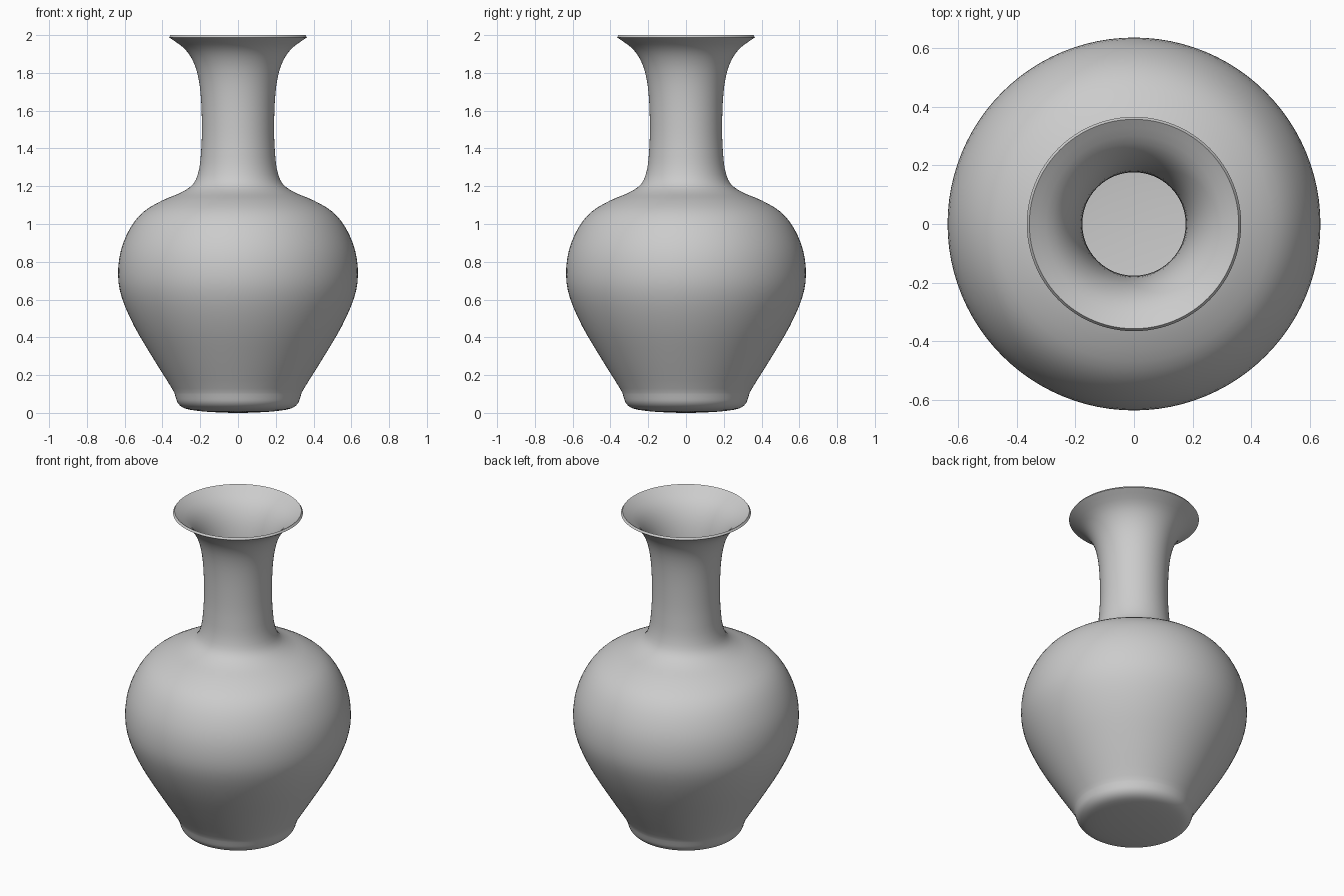
import bpy, bmesh, math
from mathutils import Vector

if "Cube" in bpy.data.objects:
    bpy.data.objects.remove(bpy.data.objects["Cube"])

SEGMENTS = 96
WALL = 0.015

# Outer silhouette (radius, height) from foot centre to lip
OUTER = [(0, 0), (0.15, 0.005), (0.25, 0.016), (0.295, 0.03), (0.32, 0.055), (0.332, 0.09),
         (0.35, 0.13), (0.45, 0.29), (0.55, 0.46), (0.615, 0.61), (0.635, 0.73),
         (0.62, 0.86), (0.57, 0.98), (0.50, 1.065), (0.40, 1.125), (0.30, 1.167),
         (0.235, 1.215), (0.206, 1.29), (0.195, 1.39), (0.191, 1.50), (0.195, 1.65),
         (0.209, 1.77), (0.237, 1.86), (0.285, 1.93), (0.365, 1.988)]


def smooth_path(points, steps=3):
    """Catmull-Rom curve through the points."""
    p = [Vector(q) for q in points]
    p = [Vector((-p[1].x, p[1].y))] + p + [2 * p[-1] - p[-2]]
    out = []
    for i in range(1, len(p) - 2):
        a, b, c, d = p[i - 1:i + 3]
        for s in range(steps):
            t = s / steps
            out.append(0.5 * (2 * b + (c - a) * t + (2 * a - 5 * b + 4 * c - d) * t ** 2
                              + (3 * b - a - 3 * c + d) * t ** 3))
    return out + [p[-2]]


def offset_path(path, dist):
    """Move the path inward along its normals."""
    out = []
    for i, p in enumerate(path):
        t = (path[min(i + 1, len(path) - 1)] - path[max(i - 1, 0)]).normalized()
        out.append(p + Vector((-t.y, t.x)) * dist)
    out[0].x = 0
    out[-1].y = 2.0
    return out


# Vase: outer wall, lip and inner wall turned as one closed profile
outer = smooth_path(OUTER)
profile = outer + offset_path(outer, WALL)[::-1]
bm = bmesh.new()
verts = [bm.verts.new((p.x, 0, p.y)) for p in profile]
edges = [bm.edges.new(pair) for pair in zip(verts, verts[1:])]
bmesh.ops.spin(bm, geom=verts + edges, cent=(0, 0, 0), axis=(0, 0, 1),
               angle=2 * math.pi, steps=SEGMENTS, use_merge=False)
bmesh.ops.remove_doubles(bm, verts=bm.verts, dist=0.0005)
bmesh.ops.recalc_face_normals(bm, faces=bm.faces)
mesh = bpy.data.meshes.new("vase")
bm.to_mesh(mesh)
bm.free()
vase = bpy.data.objects.new("vase", mesh)
bpy.context.collection.objects.link(vase)
bpy.context.view_layer.objects.active = vase
vase.select_set(True)
bpy.ops.object.shade_smooth_by_angle(angle=math.radians(40))
